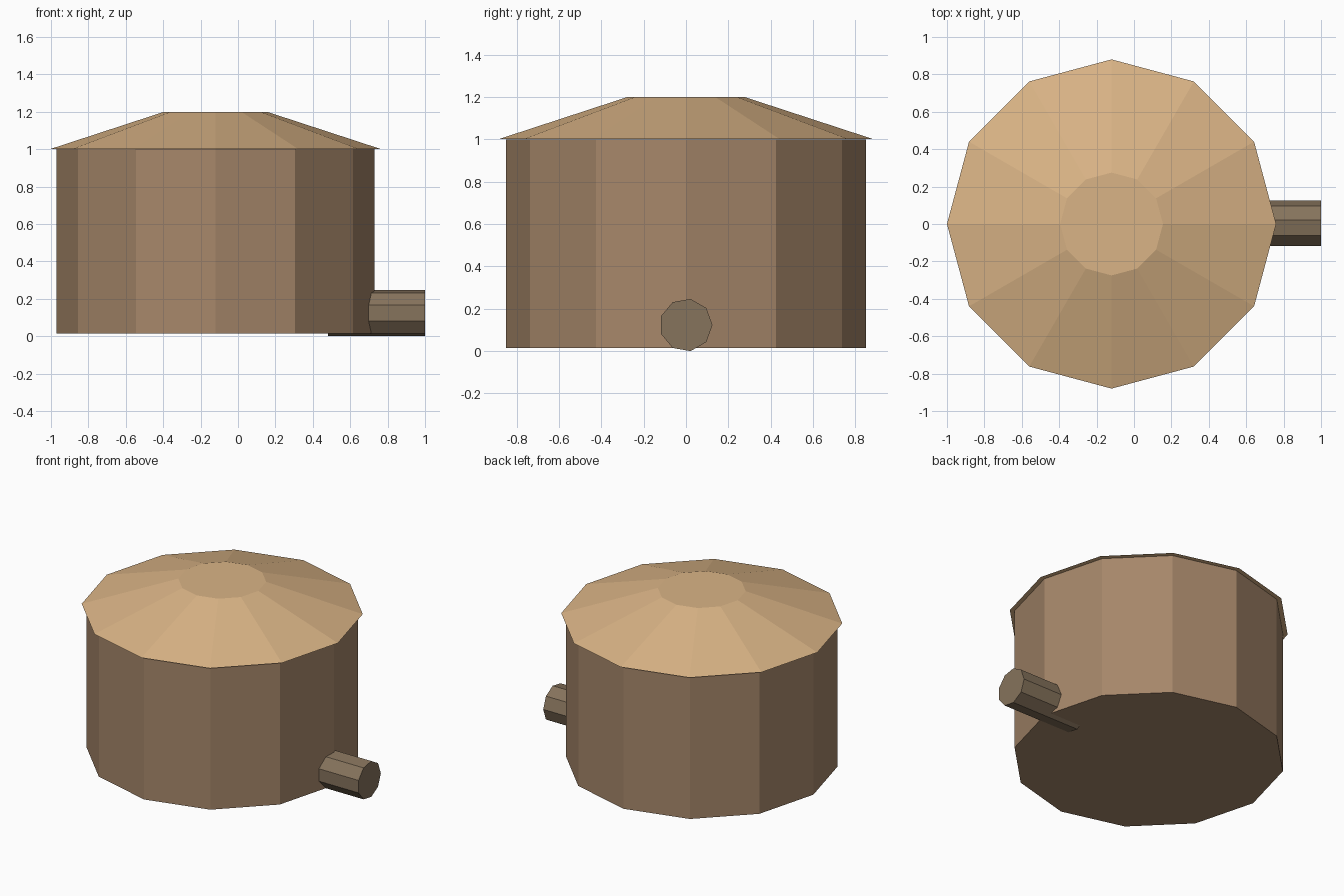
import bpy
import math
from mathutils import Matrix

cube = bpy.data.objects.get("Cube")
if cube:
    bpy.data.objects.remove(cube, do_unlink=True)


def make_material(name, rgb):
    linear = [((c / 255 + 0.055) / 1.055) ** 2.4 for c in rgb]
    mat = bpy.data.materials.new(name)
    mat.use_nodes = True
    mat.diffuse_color = (*linear, 1)
    mat.node_tree.nodes["Principled BSDF"].inputs["Base Color"].default_value = (*linear, 1)
    return mat


def frustum(name, sides, r_low, r_high, low, high, mat, matrix):
    """Faceted frustum along local z, with a corner on local +x."""
    bpy.ops.mesh.primitive_cone_add(vertices=sides, radius1=r_low, radius2=r_high, depth=high - low)
    obj = bpy.context.object
    obj.name = name
    # Turn the primitive so that its first corner lies on local +x
    first = obj.data.vertices[0].co
    turn = Matrix.Rotation(-math.atan2(first.y, first.x), 4, "Z")
    obj.data.transform(matrix @ Matrix.Translation((0, 0, (low + high) / 2)) @ turn)
    obj.data.materials.append(mat)
    return obj


wall_brown = make_material("wall brown", (166, 135, 106))
roof_tan = make_material("roof tan", (218, 180, 134))
pipe_brown = make_material("pipe brown", (134, 115, 92))

# Twelve-sided drum and its overhanging, flat-topped roof
centre = Matrix.Translation((-0.12, 0, 0))
frustum("drum_wall", 12, 0.85, 0.85, 0.015, 1.0, wall_brown, centre)
frustum("roof", 12, 0.88, 0.275, 1.002, 1.2, roof_tan, centre)

# Nine-sided outlet pipe pointing along +x, with a corner on +y
along_x = Matrix(((0, 0, 1, 0), (1, 0, 0, 0), (0, 1, 0, 0), (0, 0, 0, 1)))
frustum("outlet_pipe", 9, 0.125, 0.125, 0.48, 1.0, pipe_brown,
        Matrix.Translation((0, 0, 0.123)) @ along_x)
